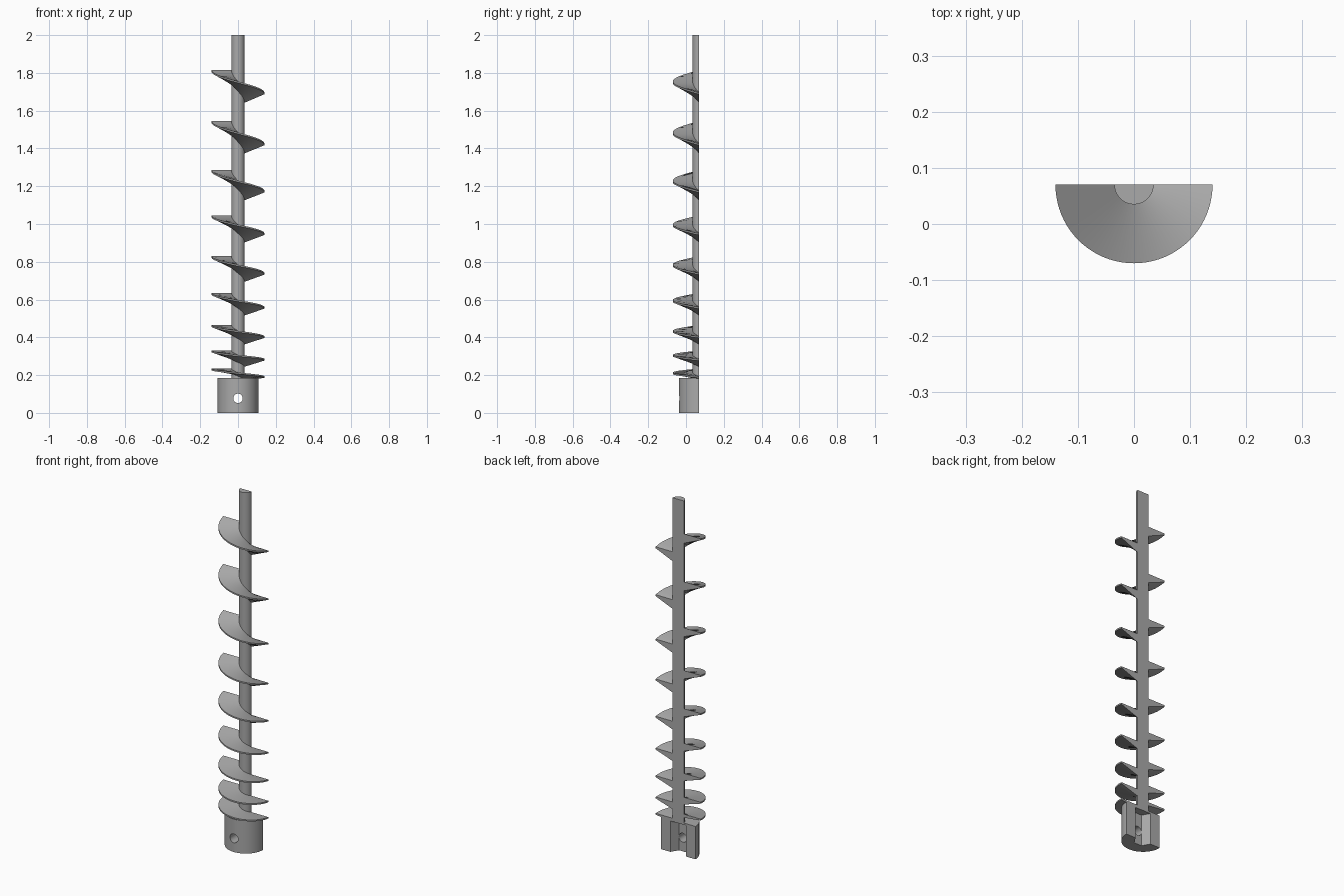
import bpy, bmesh, math

cube = bpy.data.objects.get("Cube")
if cube:
    bpy.data.objects.remove(cube)

AXIS_Y = 0.07          # the part is halved on this plane
SHAFT_R, FLIGHT_R, HUB_R = 0.035, 0.14, 0.108
HUB_TOP = 0.185

steel = bpy.data.materials.new("grey_steel")
steel.use_nodes = True
grey = (0.4, 0.4, 0.4, 1)
steel.diffuse_color = grey
steel.node_tree.nodes["Principled BSDF"].inputs["Base Color"].default_value = grey


def finish(bm, name):
    bmesh.ops.recalc_face_normals(bm, faces=bm.faces)
    mesh = bpy.data.meshes.new(name)
    bm.to_mesh(mesh)
    bm.free()
    mesh.materials.append(steel)
    obj = bpy.data.objects.new(name, mesh)
    bpy.context.collection.objects.link(obj)
    return obj


def activate(obj):
    bpy.ops.object.select_all(action='DESELECT')
    obj.select_set(True)
    bpy.context.view_layer.objects.active = obj


def smooth(obj):
    activate(obj)
    bpy.ops.object.shade_smooth_by_angle(angle=math.radians(30))


def arc(radius, start, end, steps):
    angles = [math.radians(start + (end - start) * i / steps) for i in range(steps + 1)]
    return [(radius * math.cos(a), AXIS_Y + radius * math.sin(a)) for a in angles]


def prism(name, outline, z0, z1):
    bm = bmesh.new()
    face = bm.faces.new([bm.verts.new((x, y, z0)) for x, y in outline])
    top = bmesh.ops.extrude_face_region(bm, geom=[face])
    verts = [g for g in top["geom"] if isinstance(g, bmesh.types.BMVert)]
    bmesh.ops.translate(bm, verts=verts, vec=(0, 0, z1 - z0))
    return finish(bm, name)


def cut(obj, cutter):
    mod = obj.modifiers.new("cut", 'BOOLEAN')
    mod.operation, mod.solver, mod.object = 'DIFFERENCE', 'EXACT', cutter
    activate(obj)
    bpy.ops.object.modifier_apply(modifier=mod.name)
    bpy.data.objects.remove(cutter)


# Half-round shaft
shaft = prism("shaft", arc(SHAFT_R, 180, 360, 32), HUB_TOP - 0.005, 2)
smooth(shaft)

# Drive hub with hexagonal socket and cross pin hole
hub = prism("drive_hub", arc(HUB_R, 180, 360, 48), 0, HUB_TOP)
cut(hub, prism("socket_cutter", arc(0.048, 0, 300, 5), -0.05, 0.175))
bpy.ops.mesh.primitive_cylinder_add(vertices=32, radius=0.025, depth=0.2,
                                    location=(0, -0.04, 0.077),
                                    rotation=(math.pi / 2, 0, 0))
cut(hub, bpy.context.object)
smooth(hub)


# Screw flight: one half turn, tapering from a thick root to a thin rim
def flight(name, z_high, z_low, root, steps=40):
    section = [(SHAFT_R - 0.004, 0), (FLIGHT_R, 0), (FLIGHT_R, -0.008), (SHAFT_R - 0.004, -root)]
    bm = bmesh.new()
    rings = []
    for i in range(steps + 1):
        t = i / steps
        a = math.pi * (1 + t)
        z = z_high + (z_low - z_high) * t
        rings.append([bm.verts.new((r * math.cos(a), AXIS_Y + r * math.sin(a), z + dz))
                      for r, dz in section])
    for a, b in zip(rings, rings[1:]):
        for j in range(4):
            k = (j + 1) % 4
            bm.faces.new((a[j], a[k], b[k], b[j]))
    bm.faces.new(rings[0])
    bm.faces.new(rings[-1])
    smooth(finish(bm, name))


highs = [0.235, 0.33, 0.465, 0.635, 0.83, 1.045, 1.285, 1.545, 1.815]
lows = [0.193, 0.285, 0.405, 0.56, 0.74, 0.95, 1.175, 1.425, 1.695]
for n, (high, low) in enumerate(zip(highs, lows)):
    root = 0.02 if n == 0 else 0.04 + 0.0018 * n
    flight(f"screw_flight_{n + 1}", high, low, root)
